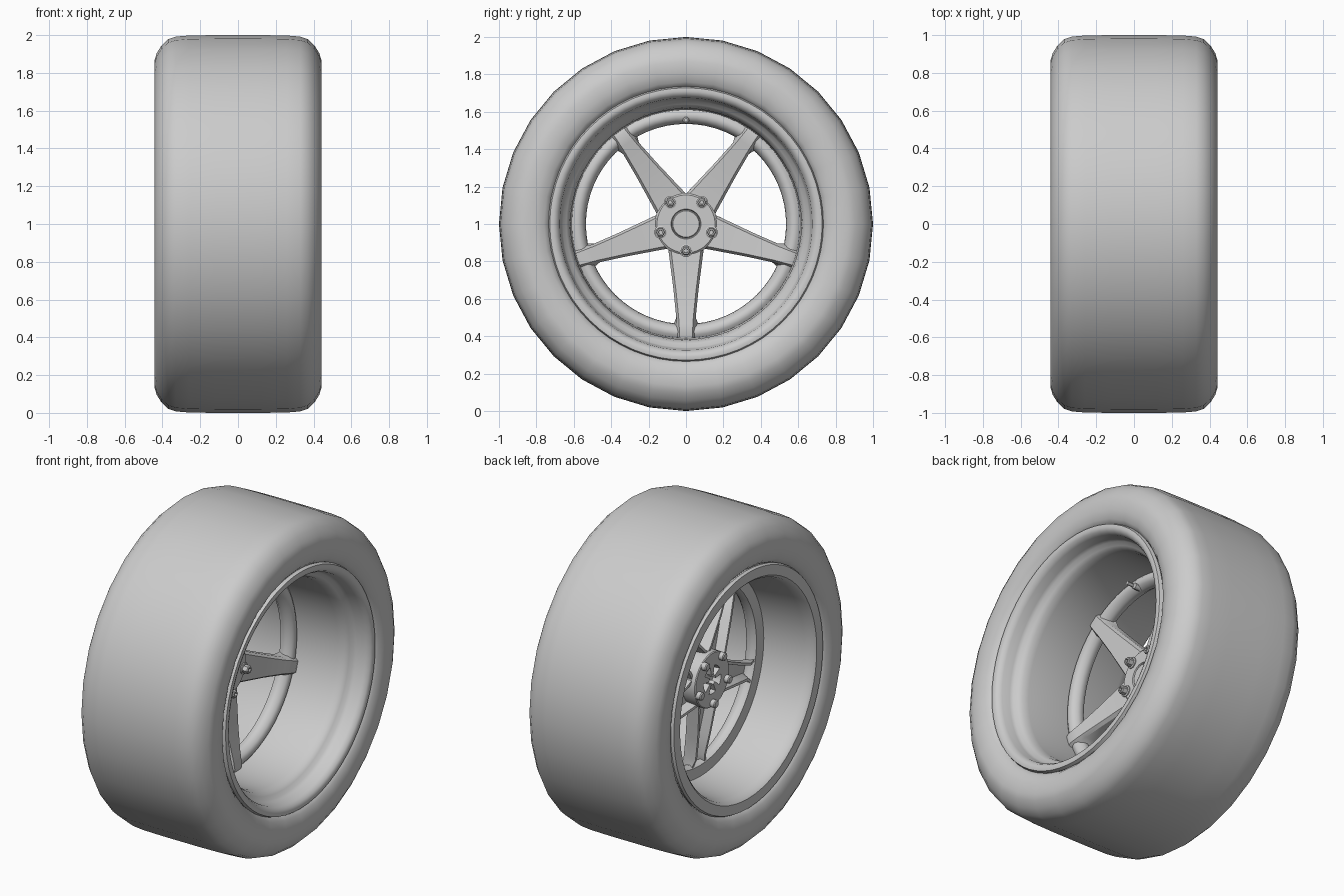
import bpy, bmesh
from math import sin, cos, pi, radians
from mathutils import Vector

if "Cube" in bpy.data.objects:
    bpy.data.objects.remove(bpy.data.objects["Cube"])

AXLE = Vector((0, 0, 1))
ANGLES = [radians(270 + 72 * k) for k in range(5)]


def finish(bm, name, angle=35):
    bmesh.ops.remove_doubles(bm, verts=bm.verts, dist=1e-5)
    bmesh.ops.recalc_face_normals(bm, faces=bm.faces)
    mesh = bpy.data.meshes.new(name)
    bm.to_mesh(mesh)
    bm.free()
    ob = bpy.data.objects.new(name, mesh)
    bpy.context.collection.objects.link(ob)
    bpy.ops.object.select_all(action='DESELECT')
    ob.select_set(True)
    bpy.context.view_layer.objects.active = ob
    bpy.ops.object.shade_smooth_by_angle(angle=radians(angle))
    return ob


def revolve(bm, profile, segs, centre=AXLE, closed=False):
    """Spin (x, radius) points about an axis parallel to x."""
    rings = []
    for x, r in profile:
        rings.append([bm.verts.new(centre + Vector((x, r * cos(2 * pi * i / segs),
                      r * sin(2 * pi * i / segs)))) for i in range(segs)])
    pairs = list(zip(rings, rings[1:]))
    if closed:
        pairs.append((rings[-1], rings[0]))
    for a, b in pairs:
        for i in range(segs):
            j = (i + 1) % segs
            bm.faces.new((a[i], a[j], b[j], b[i]))
    return rings


def polar(x, r, t):
    return AXLE + Vector((x, r * cos(t), r * sin(t)))


# Tyre: symmetric slick section, beads tucked behind the rim lips
half = [(0.36, 0.715), (0.405, 0.738), (0.425, 0.76), (0.438, 0.81), (0.441, 0.87),
        (0.43, 0.905), (0.405, 0.945), (0.37, 0.978), (0.33, 0.992), (0.26, 0.998), (0.12, 1.0)]
bm = bmesh.new()
revolve(bm, half + [(-x, r) for x, r in reversed(half)], 32)
finish(bm, "tyre", 60)

# Rim barrel with stepped outer lip and flat inner lip
bm = bmesh.new()
revolve(bm, [(0.37, 0.72), (0.405, 0.735), (0.425, 0.728), (0.428, 0.71), (0.42, 0.69),
             (0.395, 0.675), (0.345, 0.668), (0.325, 0.66), (0.31, 0.64), (0.29, 0.625),
             (0.25, 0.617), (-0.02, 0.61), (-0.12, 0.615), (-0.36, 0.64), (-0.41, 0.65),
             (-0.425, 0.665), (-0.425, 0.725), (-0.41, 0.733), (-0.37, 0.72), (-0.34, 0.665),
             (-0.12, 0.635), (0.25, 0.635), (0.31, 0.67)], 64, closed=True)
finish(bm, "rim_barrel", 40)

# Rounded ring that carries the spoke tips
bm = bmesh.new()
revolve(bm, [(-0.10, 0.615), (-0.095, 0.55), (-0.07, 0.535), (-0.045, 0.54), (-0.022, 0.555),
             (-0.012, 0.575), (-0.015, 0.595), (-0.03, 0.615)], 64)
finish(bm, "spoke_ring", 50)

# Tapered spokes with channelled backs: radius, front half width, back half width, front x, back x
sections = [(0.10, 0.085, 0.10, -0.065, -0.15), (0.17, 0.076, 0.09, -0.062, -0.15),
            (0.36, 0.053, 0.066, -0.035, -0.125), (0.50, 0.039, 0.052, -0.012, -0.10),
            (0.535, 0.037, 0.066, -0.005, -0.09), (0.59, 0.034, 0.085, 0.003, -0.085),
            (0.612, 0.033, 0.085, -0.005, -0.085)]
bm = bmesh.new()
for t in ANGLES:
    side = Vector((0, -sin(t), cos(t)))
    rows = []
    for r, wf, wb, xf, xb in sections:
        wm = min(wb, wf + 0.014)
        pts = [(-wf, xf), (wf, xf), (wm, xf - 0.022), (wb, xb), (wb - 0.016, xb),
               (wf - 0.012, xf - 0.03), (0.012 - wf, xf - 0.03), (0.016 - wb, xb),
               (-wb, xb), (-wm, xf - 0.022)]
        rows.append([bm.verts.new(polar(x, r, t) + side * w) for w, x in pts])
    for a, b in zip(rows, rows[1:]):
        for i in range(10):
            j = (i + 1) % 10
            bm.faces.new((a[i], a[j], b[j], b[i]))
    bm.faces.new(rows[0])
    bm.faces.new(rows[-1])
finish(bm, "spokes", 30)

# Hub with a shallow centre cap and a recessed back
bm = bmesh.new()
revolve(bm, [(-0.058, 0), (-0.058, 0.07), (-0.066, 0.074), (-0.066, 0.076), (-0.056, 0.08),
             (-0.056, 0.155), (-0.066, 0.167), (-0.175, 0.167), (-0.18, 0.162),
             (-0.18, 0.085), (-0.13, 0.08), (-0.13, 0)], 48)
finish(bm, "hub", 35)

# Ribs on the hub back, between the bolts
bm = bmesh.new()
for t in ANGLES:
    t += radians(36)
    side = Vector((0, -sin(t), cos(t)))
    vs = [bm.verts.new(polar(x, r, t) + side * w)
          for x in (-0.13, -0.18) for r, w in ((0.03, -0.01), (0.03, 0.01), (0.09, 0.022), (0.09, -0.022))]
    for f in ((0, 1, 2, 3), (4, 5, 6, 7), (0, 1, 5, 4), (1, 2, 6, 5), (2, 3, 7, 6), (3, 0, 4, 7)):
        bm.faces.new([vs[i] for i in f])
finish(bm, "hub_ribs", 30)

# Lug nuts, washers and bolt ends
bm = bmesh.new()
for t in ANGLES:
    c = polar(0, 0.143, t)
    revolve(bm, [(-0.058, 0.034), (-0.05, 0.034), (-0.047, 0.026)], 20, c)
    revolve(bm, [(-0.05, 0.025), (-0.02, 0.025), (-0.015, 0.02), (-0.015, 0.012),
                 (-0.03, 0.011), (-0.03, 0)], 6, c)
    revolve(bm, [(-0.17, 0.024), (-0.205, 0.024), (-0.21, 0.018), (-0.21, 0)], 16, c)
finish(bm, "lug_nuts", 30)

# Valve stem at the top of the ring
bm = bmesh.new()
revolve(bm, [(-0.05, 0.018), (0.0, 0.018), (0.01, 0.011), (0.05, 0.011), (0.05, 0)], 12,
        polar(0, 0.555, pi / 2))
finish(bm, "valve_stem", 30)
